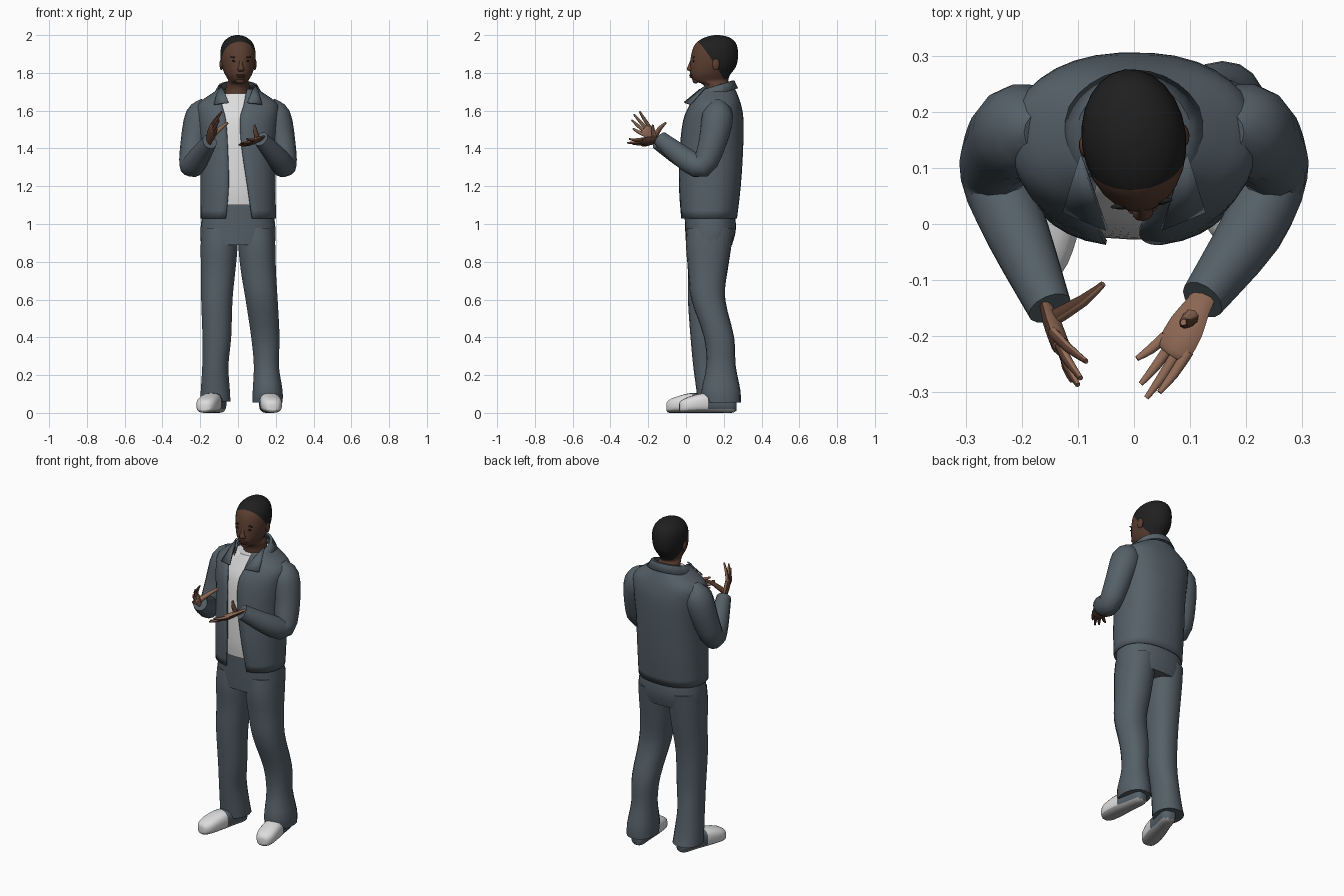
import bpy, bmesh
from math import pi, sin, cos, asin
from mathutils import Vector, Matrix

cube = bpy.data.objects.get("Cube")
if cube:
    bpy.data.objects.remove(cube)


def material(name, red, green, blue):
    mat = bpy.data.materials.new(name)
    mat.use_nodes = True
    mat.diffuse_color = (red, green, blue, 1)
    mat.node_tree.nodes["Principled BSDF"].inputs["Base Color"].default_value = (red, green, blue, 1)
    return mat


DENIM = material("slate_denim", .09, .117, .138)
SKIN = material("dark_skin", .105, .048, .03)
PALM = material("light_palm", .3, .155, .1)
HAIR = material("black_hair", .014, .014, .014)
WHITE = material("white_cloth", .72, .72, .72)
SOLE = material("grey_sole", .35, .35, .35)
LIPS = material("lip_brown", .1, .036, .028)
EYES = material("eye_brown", .03, .014, .01)
X, Y, Z = Vector((1, 0, 0)), Vector((0, 1, 0)), Vector((0, 0, 1))
parts = []


def finish(name, bm, mats, rule=None):
    bm.normal_update()
    if rule:
        for face in bm.faces:
            face.material_index = rule(face.calc_center_median(), face.normal)
    mesh = bpy.data.meshes.new(name)
    bm.to_mesh(mesh)
    bm.free()
    for mat in mats:
        mesh.materials.append(mat)
    obj = bpy.data.objects.new(name, mesh)
    bpy.context.collection.objects.link(obj)
    parts.append(obj)
    return obj


def refine(rows, steps):
    """Smooth the rows with a spline through them."""
    out = []
    for i in range(len(rows) - 1):
        a, b, c, d = rows[max(i - 1, 0)], rows[i], rows[i + 1], rows[min(i + 2, len(rows) - 1)]
        for s in range(steps):
            t = s / steps
            out.append([q + .5 * t * (r - p + t * (2*p - 5*q + 4*r - w + t * (3*(q - r) + w - p)))
                        for p, q, r, w in zip(a, b, c, d)])
    return out + [list(rows[-1])]


def loft(name, rows, mats, normal=Y, axis=None, sides=18, power=1, steps=3, rule=None, cut=None):
    """Skin rings of (x, y, z, width, depth), with an optional front gap (left, right)."""
    rows = refine(rows, steps)
    bm = bmesh.new()
    rings = []
    for i, row in enumerate(rows):
        centre, wide, deep = Vector(row[:3]), row[3], row[4]
        ahead, behind = rows[min(i + 1, len(rows) - 1)], rows[max(i - 1, 0)]
        along = (axis or Vector(ahead[:3]) - Vector(behind[:3])).normalized()
        u = normal.cross(along).normalized()
        v = along.cross(u)
        start, end = -pi / 2, 3 * pi / 2
        gap = len(row) > 5
        if gap:
            lo, hi = (min(abs(g) / wide, .95) ** (1 / power) for g in row[5:])
            start, end = start + asin(hi), end - asin(lo)
        ring = []
        for k in range(sides + gap):
            a = start + (end - start) * k / sides
            c, s = cos(a), sin(a)
            c, s = (abs(w) ** power * (1 if w > 0 else -1) for w in (c, s))
            ring.append(bm.verts.new(centre + u * c * wide + v * s * deep))
        rings.append(ring)
    for low, high in zip(rings, rings[1:]):
        for k in range(len(low) - gap):
            n = (k + 1) % len(low)
            bm.faces.new((low[k], low[n], high[n], high[k]))
    if not gap:
        bm.faces.new(rings[0][::-1])
        bm.faces.new(rings[-1])
    if cut:
        bmesh.ops.bisect_plane(bm, geom=bm.verts[:] + bm.edges[:] + bm.faces[:],
                               plane_co=cut[0], plane_no=cut[1])
    return finish(name, bm, mats, rule)


def ball(name, centre, size, mat):
    bm = bmesh.new()
    bmesh.ops.create_uvsphere(bm, u_segments=12, v_segments=8, radius=1,
                              matrix=Matrix.Translation(centre) @ Matrix.Diagonal((*size, 1)))
    return finish(name, bm, [mat])


def thicken(obj, depth):
    mod = obj.modifiers.new("thickness", "SOLIDIFY")
    mod.thickness = depth


# Jacket with an open front, and the shirt under it
jacket = loft("jacket", [
    (0, .12, 1.03, .2, .15, .065, .075), (0, .125, 1.2, .2, .165, .05, .05),
    (0, .135, 1.4, .2, .168, .055, .02), (0, .145, 1.55, .215, .16, .065, .01),
    (0, .155, 1.63, .215, .137, .085, .03), (0, .16, 1.68, .155, .115, .09, .04),
    (0, .16, 1.715, .1, .1, .08, .05)], [DENIM], axis=Z, sides=32, power=.85)
thicken(jacket, .008)
loft("shirt", [
    (0, .12, 1.1, .18, .14), (0, .125, 1.2, .185, .153), (0, .135, 1.4, .185, .155),
    (0, .145, 1.55, .195, .147), (0, .155, 1.63, .18, .122), (0, .16, 1.69, .085, .098)],
    [WHITE], axis=Z, sides=28, power=.85)

# Collar: a raised band folded outward, plus two pointed tips
collar = loft("collar", [
    (0, .145, 1.69, .11, .115, .07, .07), (0, .15, 1.727, .093, .1, .07, .07),
    (0, .15, 1.725, .102, .108, .08, .08), (0, .148, 1.68, .128, .128, .11, .11)],
    [DENIM], axis=Vector((0, -.3, 1)), sides=20, steps=1)
thicken(collar, .005)
for side, word in ((1, "left"), (-1, "right")):
    bm = bmesh.new()
    corners = [(.097, .12, 1.745), (.128, .02, 1.635), (.05, -.012, 1.645), (.075, .06, 1.705)]
    bm.faces.new([bm.verts.new((side * x, y, z)) for x, y, z in corners][::-side])
    thicken(finish(word + "_collar_tip", bm, [DENIM]), .007)

# Trousers
loft("trouser_hips", [
    (0, .12, 1.12, .18, .13), (0, .13, .98, .198, .135), (0, .122, .89, .196, .122)][::-1],
    [DENIM], axis=Z, sides=28, power=.85)
loft("left_trouser_leg", [
    (.157, .19, .055, .08, .1), (.157, .185, .12, .08, .103), (.15, .185, .25, .067, .078),
    (.145, .175, .4, .076, .08), (.125, .118, .6, .086, .09), (.108, .115, .75, .094, .103),
    (.1, .12, .88, .099, .12), (.098, .13, .98, .095, .125)], [DENIM], axis=Z, power=.9)
loft("right_trouser_leg", [
    (-.12, .15, .06, .081, .09), (-.12, .14, .12, .078, .085), (-.12, .122, .25, .07, .084),
    (-.112, .108, .4, .077, .084), (-.112, .104, .6, .084, .094), (-.105, .115, .75, .092, .105),
    (-.1, .12, .88, .099, .12), (-.098, .13, .98, .095, .125)], [DENIM], axis=Z, power=.9)


# Shoes: white fronts, dark heels and a flat sole
def shoe(name, heel, toe):
    heel, toe = Vector(heel), Vector(toe)
    way = toe - heel
    profile = [(0, .04, .025, .03), (.08, .05, .042, .05), (.35, .052, .048, .052),
               (.6, .052, .056, .052), (.85, .042, .054, .042), (.97, .033, .036, .032), (1, .03, .015, .018)]
    rows = [(*(heel + way * t + Z * up).xyz, wide, high) for t, up, wide, high in profile]

    def colour(c, n):
        if c.z < .016:
            return 2
        return 0 if (c - heel).dot(way) / way.length_squared > .5 else 1
    loft(name, rows, [WHITE, DENIM, SOLE], normal=Z, axis=way, power=.75, rule=colour)


shoe("left_shoe", (.15, .265, 0), (.185, -.035, 0))
shoe("right_shoe", (-.095, .2, 0), (-.182, -.1, 0))

# Bent sleeves
for side, word, wrist in ((1, "left", (.122, -.135, 1.45)), (-1, "right", (.15, -.15, 1.437))):
    path = [(.165, .165, 1.645, .035, .035), (.197, .168, 1.575, .083, .08), (.232, .14, 1.43, .075, .072),
            (.247, .085, 1.308, .064, .062), (.21, -.01, 1.35, .06, .058), (*wrist, .043, .04)]
    loft(word + "_sleeve", [(side * p[0], *p[1:]) for p in path], [DENIM], normal=X, sides=14)


# Hands: flat palm, four tapered fingers and a thumb
def hand(word, wrist, knuckles, palm_side, tips, thumb):
    wrist, knuckles = Vector(wrist), Vector(knuckles)
    facing = Vector(palm_side).normalized()
    along = (knuckles - wrist).normalized()
    across = facing.cross(along).normalized()

    def piece(name, points, widths, flat):
        rows = [(*p, w, w * flat) for p, w in zip(points, widths)]
        loft(word + name, rows, [SKIN, PALM], normal=facing, sides=8, steps=2,
             rule=lambda c, n: 1 if n.dot(facing) > .2 else 0)

    piece("_palm", [wrist - along * .03, wrist, wrist.lerp(knuckles, .5), knuckles, knuckles + along * .012],
          (.024, .026, .036, .036, .028), .45)
    for k, tip in enumerate(tips):
        tip = Vector(tip)
        base = knuckles + across * (k - 1.5) * .018 - along * .01
        bend = base.lerp(tip, .55) - facing * .005
        piece("_finger_" + "abcd"[k], [base, bend, tip], (.011, .0095, .005), .9)
    thumb = Vector(thumb)
    root = wrist.lerp(knuckles, .25)
    piece("_thumb", [root, root.lerp(thumb, .6) + along * .006, thumb], (.017, .012, .006), .9)


hand("left", (.115, -.145, 1.45), (.072, -.222, 1.435), (-.4, .2, .9),
     [(.005, -.24, 1.42), (.012, -.285, 1.425), (.022, -.31, 1.43), (.045, -.3, 1.45)],
     (.088, -.175, 1.525))
hand("right", (-.153, -.155, 1.445), (-.132, -.215, 1.5), (.85, 0, .45),
     [(-.085, -.245, 1.595), (-.095, -.275, 1.58), (-.1, -.287, 1.55), (-.11, -.28, 1.505)],
     (-.055, -.107, 1.535))

# Head: skin and hair split along a sloping hairline
first_head_part = len(parts)
hairline, slope = Vector((0, .075, 1.945)), Vector((0, .83, .56)).normalized()
loft("head", [
    (0, .17, 1.66, .066, .07), (0, .165, 1.735, .062, .072), (0, .132, 1.757, .052, .092),
    (0, .128, 1.79, .07, .106), (0, .142, 1.83, .085, .122), (0, .15, 1.88, .093, .126),
    (0, .155, 1.93, .09, .119), (0, .16, 1.965, .074, .1), (0, .165, 1.99, .044, .06),
    (0, .165, 2, .01, .014)], [SKIN, HAIR], axis=Z, sides=24, cut=(hairline, slope),
    rule=lambda c, n: 1 if (c - hairline).dot(slope) > 0 and c.z > 1.765 else 0)
loft("nose", [(0, .034, 1.805, .012, .008), (0, .019, 1.817, .019, .015),
              (0, .023, 1.84, .011, .012), (0, .032, 1.872, .008, .008)], [SKIN], axis=Z, sides=10)
ball("upper_lip", (0, .025, 1.788), (.026, .009, .005), LIPS)
ball("lower_lip", (0, .027, 1.779), (.022, .009, .006), LIPS)
ball("chin", (0, .05, 1.758), (.026, .016, .014), SKIN)
for side, word in ((1, "left"), (-1, "right")):
    ball(word + "_eye", (side * .034, .034, 1.863), (.014, .005, .005), EYES)
    ball(word + "_eyebrow", (side * .036, .036, 1.884), (.02, .005, .004), HAIR)
    ball(word + "_ear", (side * .089, .148, 1.845), (.01, .02, .031), SKIN)

# Turn the head slightly to its left
pivot = Matrix.Translation((0, .15, 0))
for obj in parts[first_head_part:]:
    obj.matrix_world = pivot @ Matrix.Rotation(.12, 4, "Z") @ pivot.inverted()

# Smooth shading with crisp folds
bpy.ops.object.select_all(action="DESELECT")
for obj in parts:
    obj.select_set(True)
bpy.context.view_layer.objects.active = parts[0]
bpy.ops.object.shade_smooth_by_angle(angle=.9)
